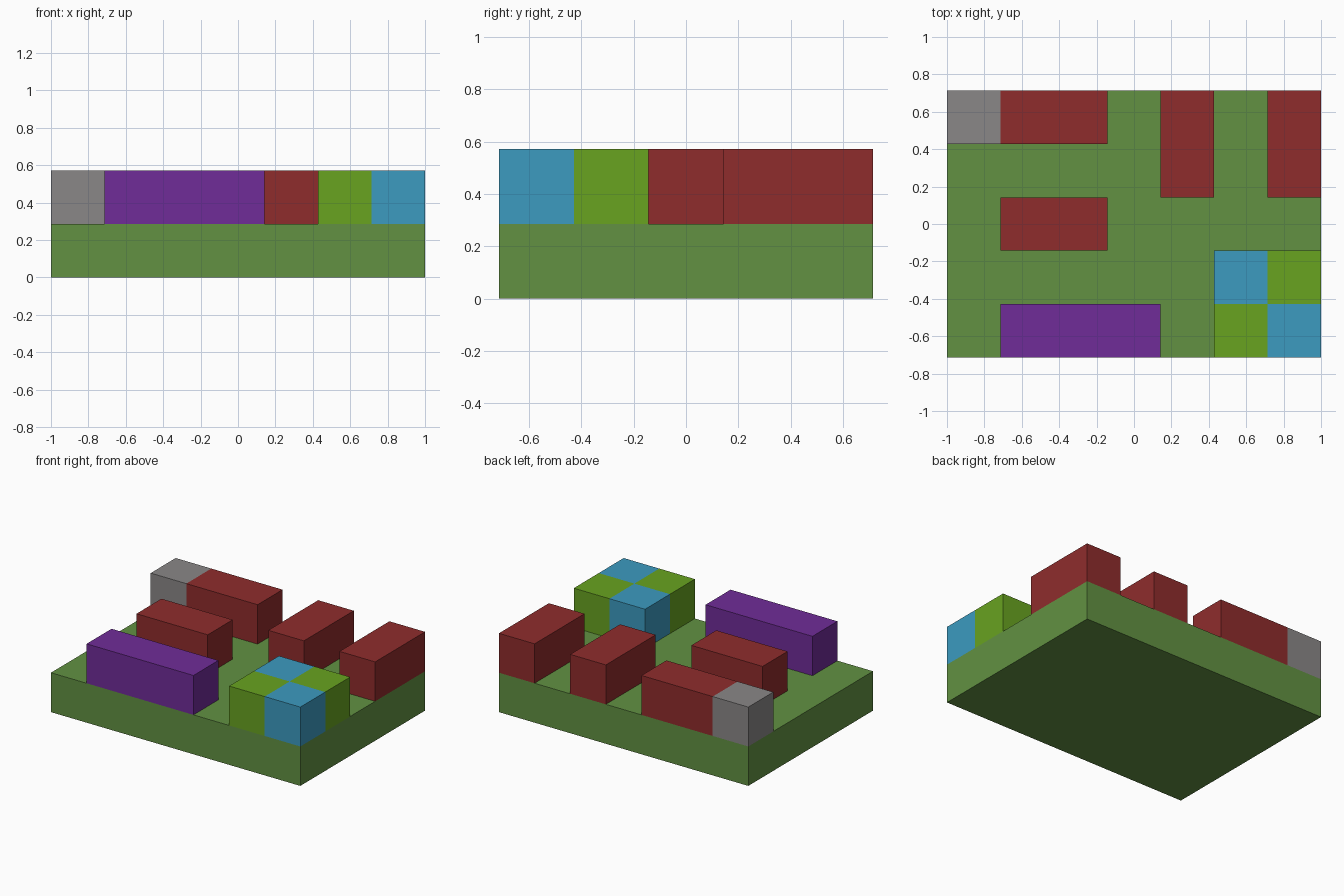
import bpy
import bmesh
from mathutils import Matrix, Vector

if "Cube" in bpy.data.objects:
    bpy.data.objects.remove(bpy.data.objects["Cube"], do_unlink=True)

# The layout is a grid of cubic cells
COLS, ROWS = 7, 5
CELL = 2 / COLS


def linear(c):
    c /= 255
    return c / 12.92 if c <= 0.04045 else ((c + 0.055) / 1.055) ** 2.4


def material(name, r, g, b):
    mat = bpy.data.materials.new(name)
    mat.use_nodes = True
    color = (linear(r), linear(g), linear(b), 1)
    mat.diffuse_color = color
    mat.node_tree.nodes["Principled BSDF"].inputs["Base Color"].default_value = color
    return mat


grass = material("grass green", 98, 145, 66)
red = material("brick red", 143, 44, 44)
purple = material("purple", 112, 44, 152)
lime = material("lime green", 104, 163, 32)
blue = material("sky blue", 60, 155, 192)
grey = material("grey", 138, 135, 135)


def block(name, col, row, width, depth, mats, rule=None, level=1):
    """Box on the cell grid; rule(column, row) picks the material of each cell."""
    bm = bmesh.new()
    scale = Matrix.Diagonal((width, depth, 1, 1))
    move = Matrix.Translation((col + width / 2, row + depth / 2, level + 0.5))
    bmesh.ops.create_cube(bm, size=1, matrix=move @ scale)
    if level:
        # The underside rests on the base, so it is left open
        under = [f for f in bm.faces if f.normal.z < -0.5]
        bmesh.ops.delete(bm, geom=under, context="FACES")
    if rule:
        cuts = [((x, 0, 0), (1, 0, 0)) for x in range(col + 1, col + width)]
        cuts += [((0, y, 0), (0, 1, 0)) for y in range(row + 1, row + depth)]
        for point, normal in cuts:
            geom = bm.verts[:] + bm.edges[:] + bm.faces[:]
            bmesh.ops.bisect_plane(bm, geom=geom, plane_co=point, plane_no=normal)
        bm.normal_update()
        for f in bm.faces:
            inside = f.calc_center_median() - f.normal * 0.1
            f.material_index = rule(int(inside.x), int(inside.y))
    bmesh.ops.translate(bm, verts=bm.verts, vec=Vector((-COLS / 2, -ROWS / 2, 0)))
    bmesh.ops.scale(bm, verts=bm.verts, vec=(CELL, CELL, CELL))
    mesh = bpy.data.meshes.new(name)
    bm.to_mesh(mesh)
    bm.free()
    for mat in mats:
        mesh.materials.append(mat)
    obj = bpy.data.objects.new(name, mesh)
    bpy.context.collection.objects.link(obj)


# Ground slab
block("base", 0, 0, COLS, ROWS, [grass], level=0)

# Single-colour blocks
block("long_front_block", 1, 0, 3, 1, [purple])
block("middle_block", 1, 2, 2, 1, [red])
block("back_centre_block", 4, 3, 1, 2, [red])
block("back_left_block", 6, 3, 1, 2, [red])

# Red block with a grey end cell
block("back_right_block", 0, 4, 3, 1, [grey, red], lambda x, y: int(x > 0))

# Two-by-two checkered block
block("checkered_block", 5, 0, 2, 2, [blue, lime], lambda x, y: (x + y) % 2)
